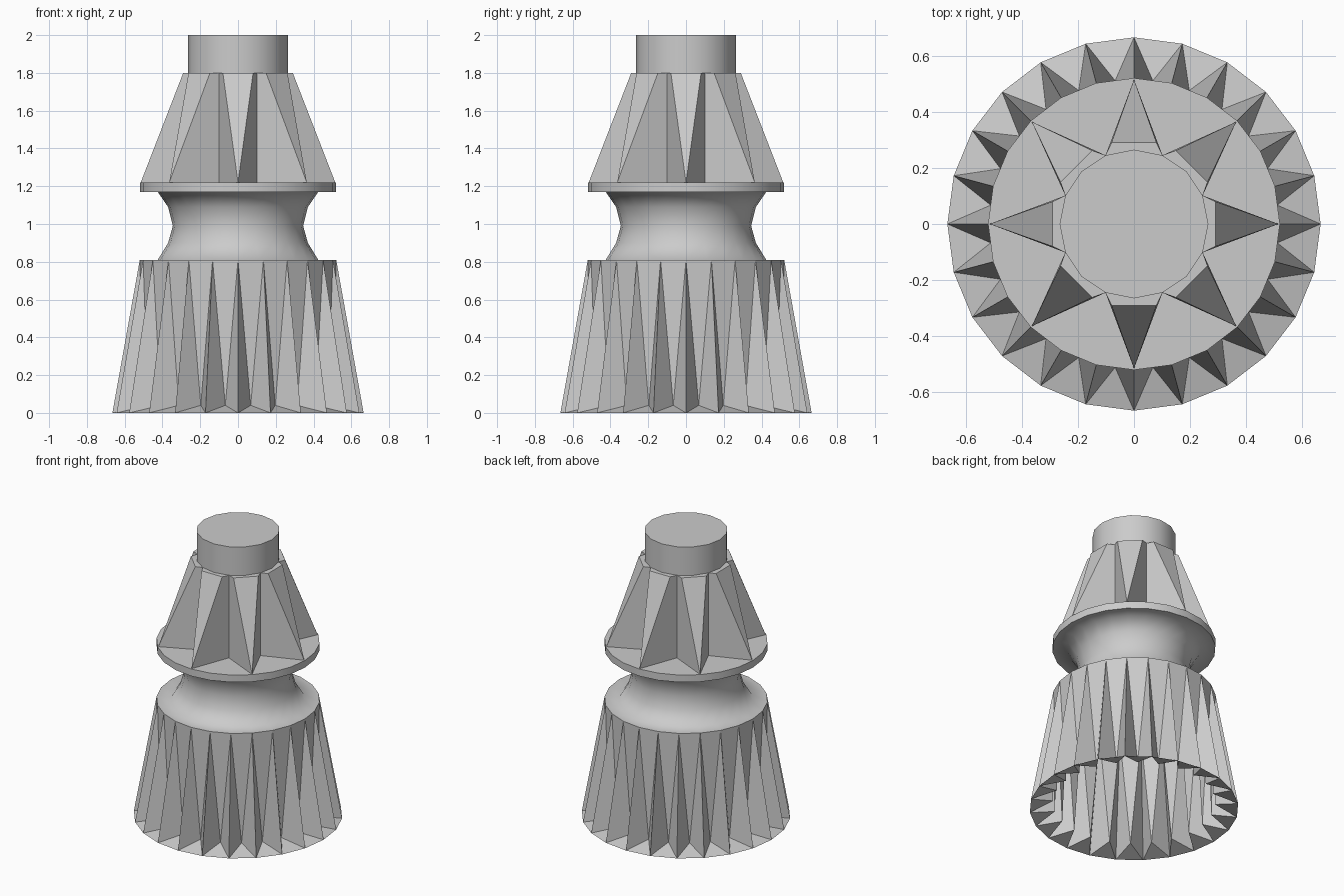
import bpy
from math import cos, sin, pi, radians

if "Cube" in bpy.data.objects:
    bpy.data.objects.remove(bpy.data.objects["Cube"])


def pol(r, a, z):
    return (r * cos(a), r * sin(a), z)


def make(name, verts, faces, smooth=None):
    """Mesh object; smooth is None (flat), 'all', or an angle in degrees."""
    me = bpy.data.meshes.new(name)
    me.from_pydata(verts, [], faces)
    me.update()
    ob = bpy.data.objects.new(name, me)
    bpy.context.collection.objects.link(ob)
    if smooth == 'all':
        for p in me.polygons:
            p.use_smooth = True
    elif smooth:
        bpy.ops.object.select_all(action='DESELECT')
        ob.select_set(True)
        bpy.context.view_layer.objects.active = ob
        bpy.ops.object.shade_smooth_by_angle(angle=radians(smooth))
    return ob


def lathe(name, profile, n, smooth, cap=False):
    verts = [pol(r, 2 * pi * i / n, z) for r, z in profile for i in range(n)]
    faces = []
    for k in range(len(profile) - 1):
        for i in range(n):
            j = (i + 1) % n
            faces.append((k * n + i, k * n + j, (k + 1) * n + j, (k + 1) * n + i))
    if cap:
        faces.append(tuple(range((len(profile) - 1) * n, len(profile) * n)))
    return make(name, verts, faces, smooth)


# Pleated skirt: open underneath, 24 ridges with tapered grooves between
N = 24
step = 2 * pi / N
verts, faces = [], []
for i in range(N):
    a = i * step
    verts += [pol(0.665, a, 0), pol(0.515, a + step / 2, 0.04), pol(0.52, a, 0.81)]
    b, v, t = 3 * i, 3 * i + 1, 3 * i + 2
    b2, t2 = (b + 3) % (3 * N), (t + 3) % (3 * N)
    faces += [(t, b, v), (v, b2, t2), (t, v, t2), (b, b2, v)]
make("pleated_skirt", verts, faces)

# Smooth waist between the skirt and the flange
lathe("waist", [(0.52, 0.81), (0.425, 0.81), (0.37, 0.90), (0.345, 0.99),
                (0.37, 1.09), (0.425, 1.17), (0.52, 1.17)], 24, 'all')

# Flange disc
lathe("flange", [(0.52, 1.17), (0.52, 1.22)], 24, 30, cap=True)

# Eight tapered fins around the core
R = 0.265
verts, faces = [], []
for i in range(8):
    a, h = i * pi / 4, pi / 8

    def local(x, y, z):
        return (x * cos(a) - y * sin(a), x * sin(a) + y * cos(a), z)

    o = len(verts)
    verts += [pol(0.515, a, 1.22), local(0.29, -0.08, 1.8), local(0.29, 0.08, 1.8),
              pol(R, a - h, 1.8), pol(R, a + h, 1.8),
              pol(R, a - h, 1.22), pol(R, a + h, 1.22), pol(R, a, 1.8)]
    for f in [(0, 2, 1), (0, 6, 4, 2), (0, 1, 3, 5), (1, 2, 4, 7, 3)]:
        faces.append(tuple(o + k for k in f))
make("fins", verts, faces)

# Neck cylinder on top
lathe("neck", [(R, 1.8), (R, 2.0)], 16, 30, cap=True)
